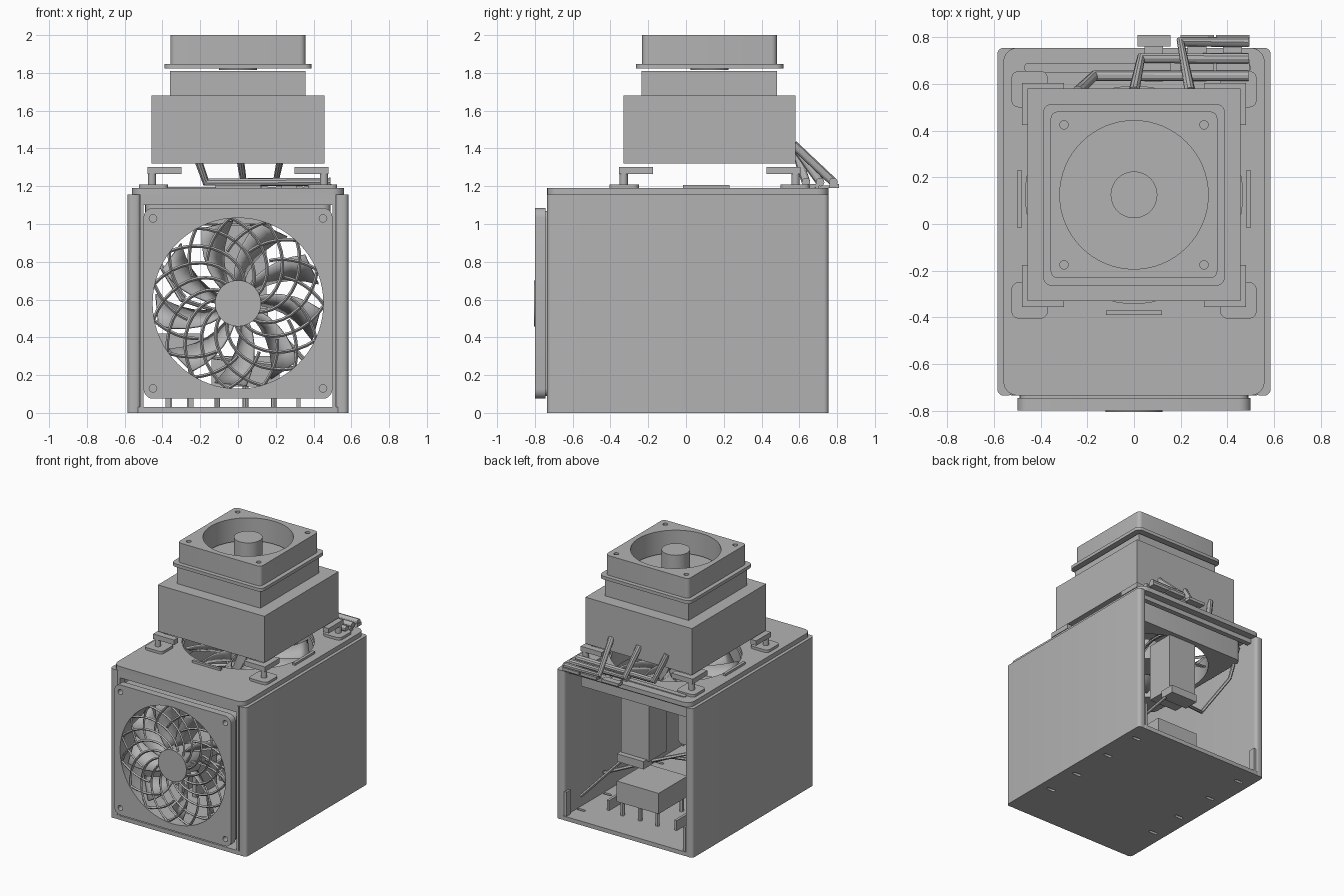
import bpy, math
from mathutils import Vector, Matrix

if "Cube" in bpy.data.objects:
    bpy.data.objects.remove(bpy.data.objects["Cube"])

grey = bpy.data.materials.new("light_grey")
grey.diffuse_color = (0.45, 0.45, 0.45, 1)
grey.use_nodes = True
grey.node_tree.nodes["Principled BSDF"].inputs["Base Color"].default_value = grey.diffuse_color
CY = 0.125          # depth centre of the cooling tower
FZ = 0.58           # height centre of the front fan
UP = Matrix.Identity(4)


def finish(ob, name, smooth=True):
    ob.name = name
    ob.data.materials.clear()
    ob.data.materials.append(grey)
    if smooth:
        bpy.ops.object.select_all(action='DESELECT')
        ob.select_set(True)
        bpy.context.view_layer.objects.active = ob
        bpy.ops.object.shade_smooth_by_angle(angle=math.radians(30))
    return ob


def box(name, x0, x1, y0, y1, z0, z1):
    bpy.ops.mesh.primitive_cube_add(size=1, location=((x0 + x1) / 2, (y0 + y1) / 2, (z0 + z1) / 2))
    ob = bpy.context.object
    ob.scale = (x1 - x0, y1 - y0, z1 - z0)
    return finish(ob, name, False)


def circle(x, y, r, n=48):
    return [(x + r * math.cos(i * math.tau / n), y + r * math.sin(i * math.tau / n)) for i in range(n)]


def rounded(x0, x1, y0, y1, r, n=5):
    pts = []
    for k, (x, y) in enumerate(((x1 - r, y1 - r), (x0 + r, y1 - r), (x0 + r, y0 + r), (x1 - r, y0 + r))):
        for i in range(n + 1):
            a = (k + i / n) * math.pi / 2
            pts.append((x + r * math.cos(a), y + r * math.sin(a)))
    return pts


def to_mesh(cu, name, matrix=UP):
    ob = bpy.data.objects.new(name, cu)
    bpy.context.collection.objects.link(ob)
    bpy.ops.object.select_all(action='DESELECT')
    ob.select_set(True)
    bpy.context.view_layer.objects.active = ob
    bpy.ops.object.convert(target='MESH')
    ob = bpy.context.object
    ob.matrix_world = matrix
    return finish(ob, name)


def plate(name, loops, z0, z1, matrix=UP):
    """Outline with holes, extruded from z0 to z1."""
    cu = bpy.data.curves.new(name, 'CURVE')
    cu.dimensions = '2D'
    cu.fill_mode = 'BOTH'
    cu.extrude = (z1 - z0) / 2
    for pts in loops:
        sp = cu.splines.new('POLY')
        sp.points.add(len(pts) - 1)
        for p, q in zip(sp.points, pts):
            p.co = (q[0], q[1], 0, 1)
        sp.use_cyclic_u = True
    return to_mesh(cu, name, matrix @ Matrix.Translation((0, 0, (z0 + z1) / 2)))


def tubes(name, paths, r, res=2, matrix=UP):
    cu = bpy.data.curves.new(name, 'CURVE')
    cu.dimensions = '3D'
    cu.bevel_depth = r
    cu.bevel_resolution = res
    cu.use_fill_caps = True
    for pts in paths:
        sp = cu.splines.new('POLY')
        sp.points.add(len(pts) - 1)
        for p, q in zip(sp.points, pts):
            p.co = (*q, 1)
    return to_mesh(cu, name, matrix)


def blades(name, r0, r1, z0, z1, count, matrix, sweep=0.5, pitch=0.45):
    """Swept, pitched fan blades around the local z axis."""
    verts, faces, n = [], [], 5
    for b in range(count):
        base = len(verts)
        for i in range(n + 1):
            r = r0 + (r1 - r0) * i / n
            a = b * math.tau / count + sweep * i / n
            for da, z in ((0, z0), (pitch, z1)):
                verts.append((r * math.cos(a + da), r * math.sin(a + da), z))
        faces += [(base + 2 * i, base + 2 * i + 1, base + 2 * i + 3, base + 2 * i + 2) for i in range(n)]
    me = bpy.data.meshes.new(name)
    me.from_pydata(verts, [], faces)
    ob = bpy.data.objects.new(name, me)
    bpy.context.collection.objects.link(ob)
    ob.matrix_world = matrix
    ob.modifiers.new("thickness", 'SOLIDIFY').thickness = 0.012
    return finish(ob, name)


# Case: slotted floor, side walls, lid with fan opening
slots = [rounded(s * 0.48 - 0.035, s * 0.48 + 0.035, y - 0.012, y + 0.012, 0.011, 3)
         for s in (-1, 1) for y in (-0.36, -0.07, 0.28, 0.6)]
plate("floor", [rounded(-0.55, 0.55, -0.735, 0.755, 0.03)] + slots, 0, 0.032)
for s, side in ((-1, "left"), (1, "right")):
    a, b = sorted((s * 0.515, s * 0.585))
    plate(side + "_wall", [rounded(a, b, -0.735, 0.755, 0.025)], 0, 1.155)
    a, b = sorted((s * 0.5, s * 0.52))
    box(side + "_front_post", a, b, -0.735, -0.68, 0, 1.155)
    box(side + "_rear_lip", a, b, 0.70, 0.75, 0, 0.22)
plate("lid", [rounded(-0.56, 0.56, -0.735, 0.755, 0.06), circle(0, CY, 0.465, 64)], 1.155, 1.19)
box("front_beam", -0.515, 0.515, -0.73, -0.69, 1.10, 1.155)
box("rear_beam", -0.515, 0.515, 0.66, 0.70, 1.12, 1.155)
plate("lid_ridge", [rounded(-0.47, 0.5, 0.65, 0.69, 0.018)], 1.19, 1.197)

# Front fan
FRONT = Matrix.Translation((0, 0, FZ)) @ Matrix.Rotation(math.pi / 2, 4, 'X')
corners = [circle(sx * 0.45, sy * 0.45, 0.02, 16) for sx in (-1, 1) for sy in (-1, 1)]
plate("front_fan_frame", [rounded(-0.5, 0.5, -0.505, 0.505, 0.05), circle(0, 0, 0.452, 72)] + corners, 0.745, 0.80, FRONT)
plate("front_fan_body", [rounded(-0.49, 0.49, -0.49, 0.49, 0.04), circle(0, 0, 0.452, 72)], 0.60, 0.745, FRONT)
plate("front_fan_cap", [circle(0, 0, 0.122)], 0.62, 0.806, FRONT)
blades("front_fan_blades", 0.11, 0.44, 0.62, 0.74, 9, FRONT, sweep=-0.45, pitch=0.38)


def spiral(a, r0, r1, turn, n=10):
    return [((r0 + (r1 - r0) * i / n) * math.cos(a + turn * i / n),
             (r0 + (r1 - r0) * i / n) * math.sin(a + turn * i / n), 0.785) for i in range(n + 1)]


grille = [spiral(i * math.tau / 15, 0.115, 0.46, 1.25) for i in range(15)]
grille += [spiral(i * math.tau / 15 + 0.1, 0.28, 0.46, -0.55) for i in range(15)]
tubes("front_grille", grille, 0.009, 0, FRONT)

# Fan hung below the lid
LID = Matrix.Translation((0, CY, 0))
plate("lid_fan_body", [rounded(-0.49, 0.49, -0.49, 0.49, 0.04), circle(0, 0, 0.455, 64)], 1.0, 1.155, LID)
plate("lid_fan_hub", [circle(0, 0, 0.12)], 0.99, 1.15, LID)
blades("lid_fan_blades", 0.11, 0.44, 1.02, 1.13, 9, LID)
tubes("lid_fan_struts", [[(0.1 * math.cos(a), 0.1 * math.sin(a), 1.005), (0.46 * math.cos(a), 0.46 * math.sin(a), 1.005)]
                         for a in (0.6, 2.17, 3.74, 5.31)], 0.012, 0, LID)

# Cooling tower
box("heatsink_block", -0.457, 0.457, -0.33, 0.58, 1.32, 1.68)
box("heatsink_neck", -0.36, 0.357, -0.235, 0.482, 1.68, 1.81)
holes = [circle(sx * 0.3, sy * 0.3, 0.018, 16) for sx in (-1, 1) for sy in (-1, 1)]
bore = circle(0, 0, 0.318, 64)
plate("top_fan_flange", [rounded(-0.39, 0.39, -0.39, 0.39, 0.04), bore], 1.822, 1.847, LID)
plate("top_fan_body", [rounded(-0.357, 0.357, -0.357, 0.357, 0.03), bore] + holes, 1.847, 2.0, LID)
plate("top_fan_hub", [circle(0, 0, 0.1)], 1.815, 2.0, LID)

# Corner mounts: pad, pin and angle arm
for sx in (-1, 1):
    for sy in (-1, 1):
        def m(x, y):
            return (sx * x, CY + sy * y)
        (xa, ya), (xb, yb) = m(0.37, 0.375), m(0.525, 0.53)
        x0, x1, y0, y1 = min(xa, xb), max(xa, xb), min(ya, yb), max(ya, yb)
        plate("mount_pad", [rounded(x0, x1, y0, y1, 0.03)], 1.19, 1.21)
        px, py = m(0.455, 0.455)
        plate("mount_pin", [circle(px, py, 0.022, 20)], 1.21, 1.303)
        arm = [(0.48, 0.48), (0.30, 0.48), (0.30, 0.43), (0.43, 0.43), (0.43, 0.30), (0.48, 0.30)]
        plate("mount_arm", [[m(*p) for p in arm]], 1.265, 1.303)
for x in (-0.49, 0.49):
    box("lid_side_bar", x - 0.011, x + 0.011, -0.015, 0.23, 1.19, 1.207)
box("lid_front_bar", -0.12, 0.12, -0.39, -0.37, 1.19, 1.207)

# Heat pipes and their clamps behind the tower
for x0, x1, y in ((-0.24, -0.17, 0.635), (0.0, 0.03, 0.71), (0.24, 0.2, 0.78)):
    tubes("heat_pipe", [[(x0, 0.57, 1.42), (x1, y, 1.222), (0.49, y, 1.222)]], 0.023, 3)
for x in (0.015, 0.2, 0.352):
    for y in (0.68, 0.785):
        box("pipe_clamp", x, x + 0.142, y - 0.025, y + 0.025, 1.19, 1.213)
    box("pipe_clamp_rail", x + 0.03, x + 0.11, 0.61, 0.80, 1.19, 1.205)

# Interior: raised power unit, hanging column, floor strips, cables
box("power_unit", -0.14, 0.22, 0.18, 0.535, 0.14, 0.30)
for x in (-0.11, 0.04, 0.19):
    for y in (0.21, 0.505):
        plate("power_unit_leg", [circle(x, y, 0.015, 12)], 0.03, 0.14)
box("hanging_column", -0.09, 0.15, 0.36, 0.58, 0.55, 1.0)
box("column_foot", -0.07, 0.16, 0.50, 0.62, 0.50, 0.56)
for x in (-0.36, -0.26, 0.32):
    box("floor_rail", x - 0.01, x + 0.01, 0.15, 0.5, 0.03, 0.11)
box("side_module", -0.42, -0.2, -0.2, 0.1, 0.3, 0.42)
for x in (-0.37, -0.25):
    box("side_module_leg", x - 0.015, x + 0.015, -0.18, 0.08, 0.03, 0.3)
tubes("cables", [[(0.48, 0.6, 0.14), (0.13, 0.52, 0.52)],
                 [(-0.05, 0.52, 0.52), (-0.3, 0.4, 0.6), (-0.48, 0.5, 0.9), (-0.48, 0.6, 1.12)],
                 [(0.5, 0.3, 0.2), (0.2, -0.1, 0.25), (-0.3, -0.1, 0.32)]], 0.013, 1)
